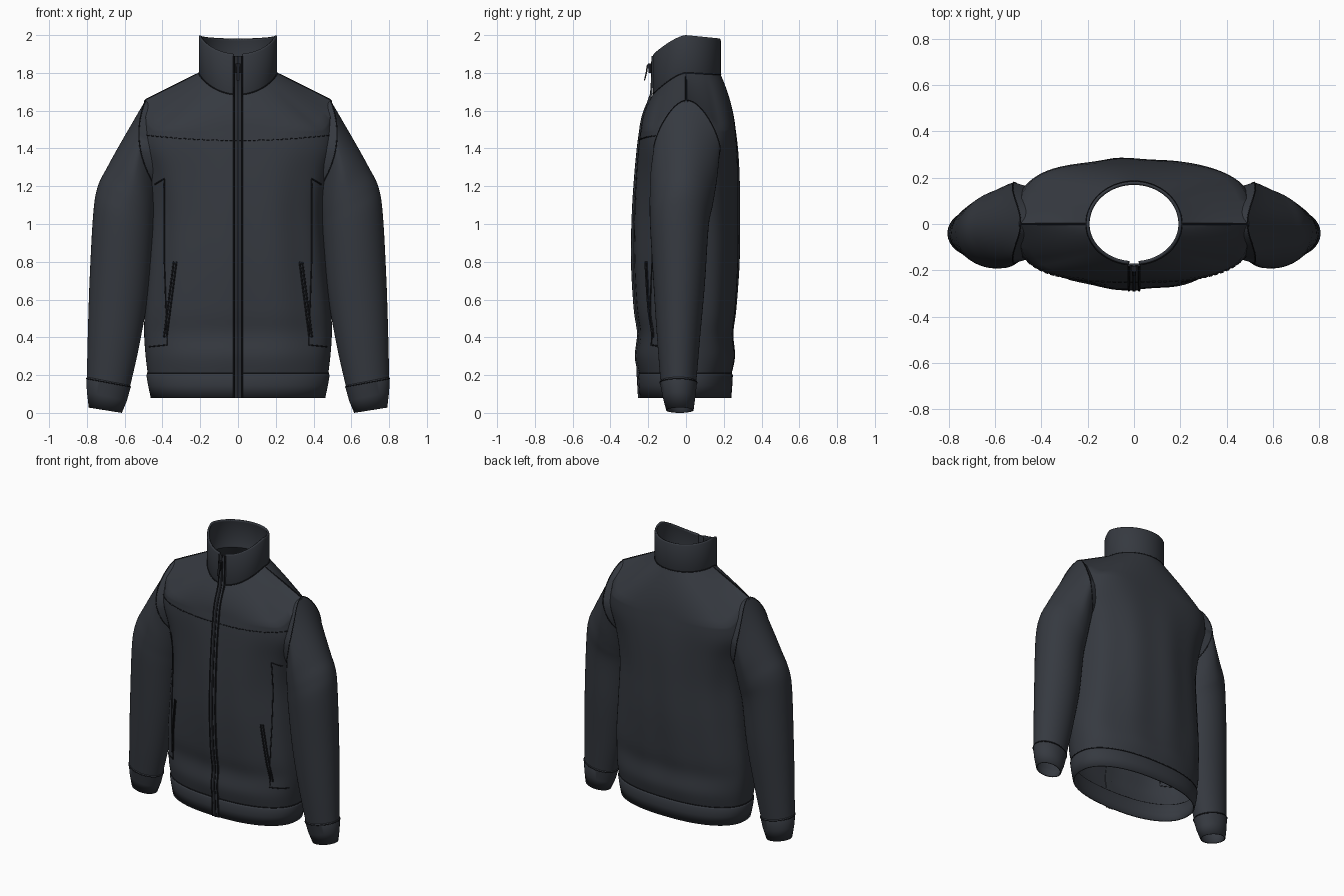
import bpy, bmesh, math
from mathutils import Vector
from mathutils.bvhtree import BVHTree

if "Cube" in bpy.data.objects:
    bpy.data.objects.remove(bpy.data.objects["Cube"])

def material(name, col):
    m = bpy.data.materials.new(name)
    m.diffuse_color = (*col, 1)
    m.use_nodes = True
    m.node_tree.nodes["Principled BSDF"].inputs["Base Color"].default_value = m.diffuse_color
    return m

CLOTH = material("dark_cloth", (0.036, 0.041, 0.051))
TRIM = material("trim", (0.010, 0.011, 0.014))

def smooth_rows(rows, n):
    """Catmull-Rom interpolation between table rows."""
    out = []
    for i in range(len(rows) - 1):
        p = [rows[max(0, min(len(rows) - 1, i + k))] for k in (-1, 0, 1, 2)]
        for j in range(n):
            t = j / n
            out.append([b + 0.5 * t * (c - a + t * (2*a - 5*b + 4*c - d + t * (3*(b - c) + d - a)))
                        for a, b, c, d in zip(*p)])
    out.append(list(rows[-1]))
    return out

def loft(name, rings, mat=CLOTH, closed=True, cap=False, thick=0, angle=40):
    bm = bmesh.new()
    vs = [[bm.verts.new(p) for p in r] for r in rings]
    n = len(vs[0])
    for a, b in zip(vs, vs[1:]):
        for i in range(n if closed else n - 1):
            j = (i + 1) % n
            bm.faces.new((a[i], a[j], b[j], b[i]))
    if cap:
        bm.faces.new(vs[0])
        bm.faces.new(vs[-1])
    bmesh.ops.recalc_face_normals(bm, faces=bm.faces)
    me = bpy.data.meshes.new(name)
    bm.to_mesh(me)
    bm.free()
    ob = bpy.data.objects.new(name, me)
    bpy.context.collection.objects.link(ob)
    me.materials.append(mat)
    if thick:
        m = ob.modifiers.new("thickness", 'SOLIDIFY')
        m.thickness, m.offset = thick, -1
    bpy.ops.object.select_all(action='DESELECT')
    ob.select_set(True)
    bpy.context.view_layer.objects.active = ob
    bpy.ops.object.shade_smooth_by_angle(angle=math.radians(angle))
    return ob

def tube(name, paths, r, mat=TRIM, cyclic=False):
    cu = bpy.data.curves.new(name, 'CURVE')
    cu.dimensions = '3D'
    cu.bevel_depth, cu.bevel_resolution, cu.use_fill_caps = r, 1, True
    for pts in paths:
        sp = cu.splines.new('POLY')
        sp.points.add(len(pts) - 1)
        for q, p in zip(sp.points, pts):
            q.co = (*p, 1)
        sp.use_cyclic_u = cyclic
    ob = bpy.data.objects.new(name, cu)
    bpy.context.collection.objects.link(ob)
    cu.materials.append(mat)
    return ob

N = 96
ANG = [2 * math.pi * i / N for i in range(N)]

def torso_ring(row, fold=0):
    z, w, yf, yb, n, lift = row
    ring = []
    for a in ANG:
        c, s = math.cos(a), math.sin(a)
        k = (abs(c)**n + abs(s)**n) ** (-1 / n)
        k *= 1 + fold * math.sin(11 * a + 0.5 + z) * abs(s)
        y = s * k * (yb if s > 0 else yf)
        ring.append(Vector((w * c * k, y, z + lift * max(0, 1 - abs(y) / 0.17))))
    return ring

def neck_z(a, base, drop, back):
    s = math.sin(a)
    return base - (drop * (-s)**1.5 if s < 0 else back * s)

def neck_pt(a, z, grow=0):
    s = math.sin(a)
    return Vector(((0.203 + grow) * math.cos(a), s * ((0.18 if s > 0 else 0.172) + grow), z))

# torso: z, half width, front depth, back depth, squareness, shoulder lift
BODY = [(.20, .477, .245, .240, 2.3, 0), (.30, .489, .263, .260, 2.3, 0), (.42, .497, .250, .250, 2.3, 0),
        (.55, .493, .268, .265, 2.3, 0), (.80, .475, .283, .282, 2.2, 0), (1.05, .462, .280, .284, 2.2, 0),
        (1.25, .485, .268, .282, 2.4, 0), (1.40, .520, .254, .274, 2.8, .03), (1.50, .496, .240, .263, 3.3, .155)]
rows = smooth_rows(BODY, 5)
rings = [torso_ring(r, .014 * math.sin(math.pi * i / (len(rows) - 1))) for i, r in enumerate(rows)]
shoulder = rings[-1]
neck = [neck_pt(a, neck_z(a, 1.80, .115, .01), .004) for a in ANG]
for i in range(1, 9):
    t = i / 8
    rings.append([p.lerp(q, t) + Vector((0, .05 * t * (1 - t) * math.sin(a), 0))
                  for p, q, a in zip(shoulder, neck, ANG)])
body = loft("torso", rings)
bvh = BVHTree.FromPolygons([v.co for v in body.data.vertices], [p.vertices for p in body.data.polygons])

def front(x, z, off=.002):
    """Point on the front surface of the torso."""
    hit = bvh.ray_cast(Vector((x, -1, z)), Vector((0, 1, 0)))[0]
    return Vector((x, (hit.y if hit else 0) - off, z))

def drape(pts, n=14):
    out = []
    for (x0, z0), (x1, z1) in zip(pts, pts[1:]):
        out += [front(x0 + (x1 - x0) * i / n, z0 + (z1 - z0) * i / n) for i in range(n + 1)]
    return out

# hem band
hem = [(.08, .462, .246, .240, 2.3, 0), (.145, .476, .251, .245, 2.3, 0),
       (.20, .485, .254, .248, 2.3, 0), (.212, .478, .247, .241, 2.3, 0)]
loft("hem_band", [torso_ring(r) for r in hem], thick=.01)
tube("hem_seam", [torso_ring((.212, .480, .248, .242, 2.3, 0))], .003, cyclic=True)

# stand collar, split at the front for the zip
span = [math.radians(-84 + 348 * i / 80) for i in range(81)]
col = []
for t in (0, .05, .5, .95, 1):
    g = 0 if t in (0, 1) else .004
    col.append([neck_pt(a, neck_z(a, 1.795, .115, .01) * (1 - t) + neck_z(a, 2.0, .10, .018) * t, g) for a in span])
loft("collar", col, closed=False, thick=.012)
tube("collar_seam", [[neck_pt(a, neck_z(a, 1.80, .115, .01), .005) for a in span]], .003)

# sleeves: outer x,z  inner x,z  y front, y back, point, bulge
SLEEVE = [(.490, 1.655, .42, 1.17, -.170, .180, .30, .065), (.615, 1.44, .43, 1.11, -.187, .168, .2, .03),
          (.690, 1.305, .435, 1.06, -.191, .155, .14, .01),
          (.742, 1.20, .44, 1.01, -.192, .142, .08, 0), (.766, 1.06, .448, .91, -.190, .120, 0, 0),
          (.785, .72, .473, .64, -.172, .100, 0, 0), (.795, .42, .522, .36, -.153, .074, 0, 0),
          (.800, .19, .570, .145, -.135, .055, 0, 0)]
TUCK = (.420, 1.63, .36, 1.18, -.150, .160, .30, .065)
CUFF = [(.796, .195, .575, .150, -.130, .050, 0, 0), (.803, .182, .568, .138, -.138, .058, 0, 0),
        (.800, .11, .588, .065, -.124, .050, 0, 0), (.790, .028, .615, .0, -.105, .040, 0, 0)]
M = 48

def sleeve_ring(row, side):
    ox, oz, ix, iz, y0, y1, pt, bulge = row
    ring = []
    for i in range(M):
        c, s = math.cos(2 * math.pi * i / M), math.sin(2 * math.pi * i / M)
        ring.append(Vector((side * ((ox + ix) / 2 + (ox - ix) / 2 * c + bulge * s * s),
                            (y0 + y1) / 2 + (y1 - y0) / 2 * s * (1 - pt * max(0, c)),
                            (oz + iz) / 2 + (oz - iz) / 2 * c)))
    return ring

for side, tag in ((1, "left"), (-1, "right")):
    # the first ring tucks the sleeve head into the torso
    loft(tag + "_sleeve", [sleeve_ring(r, side) for r in [TUCK] + smooth_rows(SLEEVE, 5)])
    loft(tag + "_cuff", [sleeve_ring(r, side) for r in CUFF], thick=.008)
    tube(tag + "_armhole_seam", [sleeve_ring(SLEEVE[0], side)], .003, cyclic=True)
    tube(tag + "_cuff_seam", [sleeve_ring(CUFF[1], side)], .003, cyclic=True)
    tube(tag + "_shoulder_seam", [[Vector((side * .2, 0, 1.802)), Vector((side * .49, 0, 1.658))]], .004)
    # side panel seam and slanted pocket welt
    tube(tag + "_panel_seam", [drape([(side * x, z) for x, z in
         ((.44, 1.21), (.39, 1.24), (.39, .80), (.375, .36), (.47, .35))])], .0035)
    tube(tag + "_pocket", [drape([(side * (x + d), z) for x, z in ((.333, .80), (.385, .40))])
         for d in (-.007, .007)], .005)

# dashed yoke stitching
dashes = []
for i in range(-20, 20):
    x = (i + .2) * .0245
    zz = lambda v: 1.442 + .12 * v * v
    dashes.append([front(x, zz(x)), front(x + .015, zz(x + .015))])
tube("yoke_stitching", dashes, .003)

# front zip: tape, piping, teeth, slider, pull
path = [(-.248, .08), (-.255, .20)] + [(front(0, z, 0).y - .001, z) for z in
        [.24 + .04 * i for i in range(36)]] + [(-.184, 1.69), (-.180, 1.75), (-.177, 1.89)]

def strip(name, w, d0, d1, mat):
    loft(name, [[(-w, y + d0, z), (w, y + d0, z), (w, y - d1, z), (-w, y - d1, z)] for y, z in path],
         mat, cap=True, angle=30)

strip("zip_tape", .027, .006, .002, CLOTH)
strip("zip_teeth", .007, 0, .006, TRIM)
tube("zip_piping", [[(s * .022, y - .002, z) for y, z in path] for s in (-1, 1)], .005)

def block(name, w, sec):
    loft(name, [[(-w, y - d, z), (w, y - d, z), (w, y + d, z), (-w, y + d, z)] for y, z, d in sec],
         TRIM, cap=True, angle=30)

block("zip_slider", .012, [(-.190, 1.80, .008), (-.192, 1.85, .010)])
block("zip_pull", .008, [(-.203, 1.845, .004), (-.210, 1.80, .004), (-.220, 1.76, .003)])
